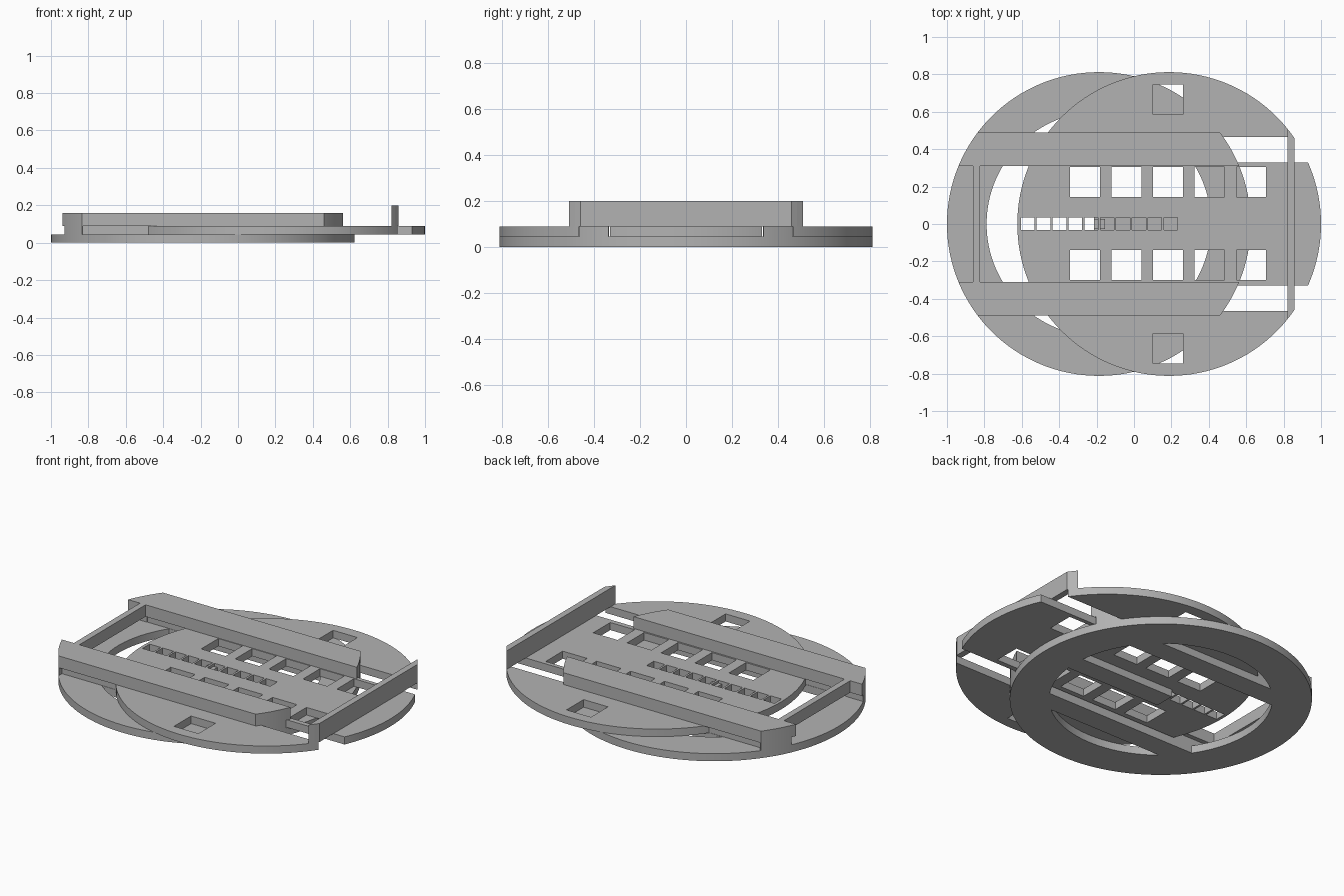
import bpy, bmesh, math
from mathutils import Vector

if "Cube" in bpy.data.objects:
    bpy.data.objects.remove(bpy.data.objects["Cube"])

C, R, HOLE = 0.188, 0.812, 0.60      # disc offset, disc radius, ring opening radius
T = 0.045                            # plate thickness
BIG = 9.0

grey = bpy.data.materials.new("plain grey")
grey.diffuse_color = (0.45, 0.45, 0.45, 1)
grey.use_nodes = True
grey.node_tree.nodes["Principled BSDF"].inputs["Base Color"].default_value = grey.diffuse_color


def add_slab(bm, outline, z0, z1):
    """Extrude a flat outline between two heights."""
    face = bm.faces.new([bm.verts.new((x, y, z0)) for x, y in outline])
    res = bmesh.ops.extrude_face_region(bm, geom=[face])
    top = [v for v in res["geom"] if isinstance(v, bmesh.types.BMVert)]
    bmesh.ops.translate(bm, verts=top, vec=(0, 0, z1 - z0))


def rect(x0, x1, y0, y1):
    return [(x0, y0), (x1, y0), (x1, y1), (x0, y1)]


def disc(cx, r, x0=-BIG, x1=BIG, y0=-BIG, y1=BIG, n=128):
    """Circle outline clipped to a rectangle."""
    pts = [(cx + r * math.cos(2 * math.pi * i / n), r * math.sin(2 * math.pi * i / n))
           for i in range(n)]
    for axis, sign, lim in ((0, 1, x0), (0, -1, -x1), (1, 1, y0), (1, -1, -y1)):
        out = []
        for a, b in zip(pts, pts[1:] + pts[:1]):
            da, db = sign * a[axis] - lim, sign * b[axis] - lim
            if da >= 0:
                out.append(a)
            if da * db < 0:
                t = da / (da - db)
                out.append((a[0] + t * (b[0] - a[0]), a[1] + t * (b[1] - a[1])))
        pts = out
    return pts


def make(name, slabs):
    """One object from (outline, bottom, top) slabs."""
    bm = bmesh.new()
    for s in slabs:
        add_slab(bm, *s)
    bmesh.ops.recalc_face_normals(bm, faces=bm.faces)
    me = bpy.data.meshes.new(name)
    bm.to_mesh(me)
    bm.free()
    me.materials.append(grey)
    ob = bpy.data.objects.new(name, me)
    bpy.context.collection.objects.link(ob)
    return ob


def cut(ob, slabs):
    """Subtract slabs from an object."""
    cutter = make("cutter", slabs)
    cutter.hide_render = True
    mod = ob.modifiers.new("cut", "BOOLEAN")
    mod.operation, mod.solver, mod.object = "DIFFERENCE", "EXACT", cutter
    bpy.context.view_layer.objects.active = ob
    bpy.ops.object.modifier_apply(modifier=mod.name)
    bpy.data.objects.remove(cutter)


def mirror_y(outline):
    return [(x, -y) for x, y in reversed(outline)]


def smooth(ob):
    bpy.ops.object.select_all(action="DESELECT")
    ob.select_set(True)
    bpy.context.view_layer.objects.active = ob
    bpy.ops.object.shade_smooth_by_angle(angle=math.radians(20))


# Lower ring: opening split by two straight bars that carry the rails
ring = make("lower_ring", [(disc(-C, R), 0, T)])
side = disc(-C, HOLE, y0=0.465)
cut(ring, [(disc(-C, HOLE, y0=-0.335, y1=0.335), -0.1, 0.2),
           (side, -0.1, 0.2), (mirror_y(side), -0.1, 0.2)])

# Centre tongue with a small catch at its tip
make("centre_tongue", [(rect(-0.215, 0.45, -0.06, 0.06), 0, T - 0.001)])
make("tongue_catch", [(rect(-0.215, -0.155, -0.028, 0.028), T - 0.005, 0.075)])

# Rails: wide cap, narrow guide below it, full block at the left end
for label, sgn in (("back", 1), ("front", -1)):
    parts = [(disc(-C, R, y0=0.31, y1=0.49), 2 * T, 0.16),
             (disc(-C, R, x0=-0.83, y0=0.337, y1=0.463), T, 2 * T),
             (disc(-C, R, x1=-0.83, y0=0.335, y1=0.49), T, 2 * T)]
    if sgn < 0:
        parts = [(mirror_y(o), a, b) for o, a, b in parts]
    smooth(make(label + "_rail", parts))

# Cross bar joining the rails
make("rail_cross_bar", [(rect(-0.86, -0.823, -0.31, 0.31), 2 * T, 0.16)])

# Sliding upper disc: centre strip with windows and a row of catch slots
centre = make("slider_centre", [(disc(C, R, y0=-0.33, y1=0.33), T, 2 * T)])
holes = [(rect(-0.605 + 0.085 * i, -0.532 + 0.085 * i, -0.031, 0.036), 0, 0.2)
         for i in range(10)]
for i in range(5):
    x = -0.343 + 0.2225 * i
    for y in (0.145, -0.30):
        holes.append((rect(x, x + 0.16, y, y + 0.16), 0, 0.2))
cut(centre, holes)

# Slider side pieces, each with one square window
for label, sgn in (("back", 1), ("front", -1)):
    o, w = disc(C, R, y0=0.465), rect(0.102, 0.262, 0.585, 0.745)
    if sgn < 0:
        o, w = mirror_y(o), mirror_y(w)
    piece = make("slider_%s_side" % label, [(o, T, 2 * T)])
    cut(piece, [(w, 0, 0.2)])
    smooth(piece)

# Upright wall tying the slider pieces together
make("slider_end_wall", [(disc(C, R, x0=0.82, x1=0.857), 2 * T, 0.20)])

for ob in (ring, centre):
    smooth(ob)
